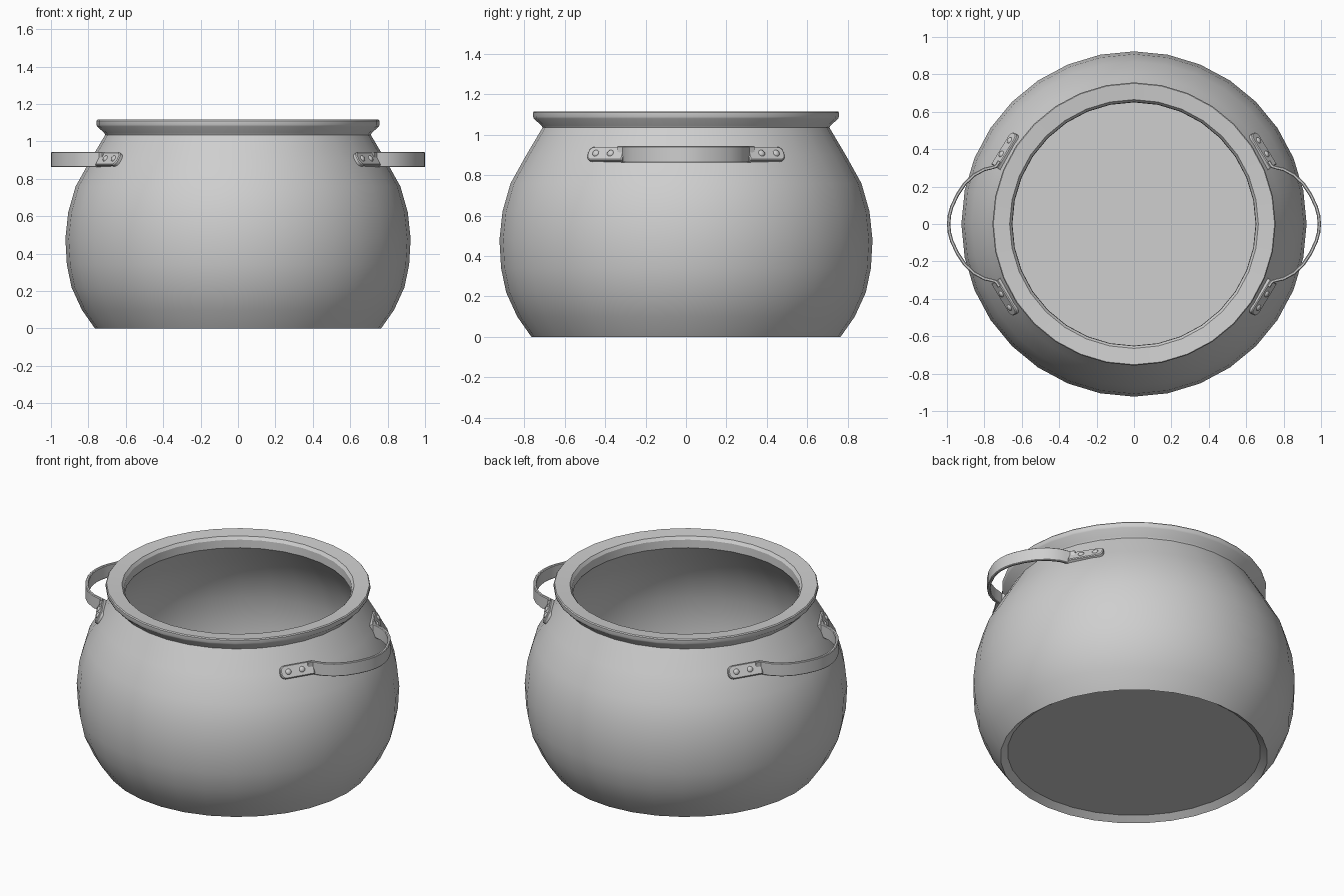
import bpy, bmesh, math
from mathutils import Vector, Matrix

cube = bpy.data.objects.get("Cube")
if cube:
    bpy.data.objects.remove(cube, do_unlink=True)

COLOR = (0.62, 0.62, 0.62, 1)
metal = bpy.data.materials.new("grey metal")
metal.use_nodes = True
metal.diffuse_color = COLOR
metal.node_tree.nodes["Principled BSDF"].inputs["Base Color"].default_value = COLOR


def finish(bm, name):
    """Clean the mesh, make an object of it and shade it."""
    bmesh.ops.remove_doubles(bm, verts=bm.verts, dist=0.0003)
    bmesh.ops.recalc_face_normals(bm, faces=bm.faces)
    mesh = bpy.data.meshes.new(name)
    bm.to_mesh(mesh)
    bm.free()
    mesh.materials.append(metal)
    obj = bpy.data.objects.new(name, mesh)
    bpy.context.collection.objects.link(obj)
    bpy.ops.object.select_all(action='DESELECT')
    obj.select_set(True)
    bpy.context.view_layer.objects.active = obj
    bpy.ops.object.shade_smooth_by_angle(angle=math.radians(32))
    return obj


# Pot: turned shell with recessed base, flared rim and hollow inside
belly = [(.765, 0), (.835, .1), (.89, .22), (.915, .34), (.923, .48),
         (.908, .62), (.868, .76), (.79, .9), (.71, 1.035)]
rim = [(.715, 1.045), (.753, 1.08), (.757, 1.09), (.757, 1.11), (.752, 1.116),
       (.665, 1.108), (.652, 1.09), (.65, 1.04)]
inside = [(r - .03, z) for r, z in reversed(belly[1:-1])]
profile = [(0, .03), (.725, .03)] + belly + rim + inside + [(.74, .05), (0, .05)]

bm = bmesh.new()
verts = [bm.verts.new((r, 0, z)) for r, z in profile]
edges = [bm.edges.new(pair) for pair in zip(verts, verts[1:])]
bmesh.ops.spin(bm, geom=verts + edges, cent=(0, 0, 0), axis=(0, 0, 1),
               angle=math.tau, steps=32)
finish(bm, "pot")

# Handles: a bowed strap, with a riveted plate at each end
HEIGHT = .903
half_bow = [(.72, .335), (.738, .308), (.765, .3), (.8, .292), (.855, .262), (.905, .215),
            (.945, .155), (.975, .09), (.987, .045), (.991, 0)]
bow = half_bow + [(x, -y) for x, y in reversed(half_bow[:-1])]


def make_strap(side, name):
    path = [Vector((x, y, HEIGHT)) for x, y in bow]
    t, h, c = .009, .041, .004
    section = [(-t, -h + c), (-t + c, -h), (t - c, -h), (t, -h + c),
               (t, h - c), (t - c, h), (-t + c, h), (-t, h - c)]
    bm = bmesh.new()
    rings = []
    for i, p in enumerate(path):
        along = (path[min(i + 1, len(path) - 1)] - path[max(i - 1, 0)]).normalized()
        out = along.cross(Vector((0, 0, 1)))
        ring = []
        for a, b in section:
            q = p + out * a + Vector((0, 0, b))
            ring.append(bm.verts.new((q.x * side, q.y, q.z)))
        rings.append(ring)
    for r, s in zip(rings, rings[1:]):
        for j in range(len(section)):
            k = (j + 1) % len(section)
            bm.faces.new((r[j], r[k], s[k], s[j]))
    bm.faces.new(rings[0])
    bm.faces.new(rings[-1])
    finish(bm, name)


def make_plate(side, end, name):
    # Local frame lying on the sloping wall: along, up, outward
    start, stop = Vector((.74, .305, HEIGHT)), Vector((.632, .482, HEIGHT))
    along = (stop - start).normalized()
    flat = Vector((along.y, -along.x, 0))
    out = (flat * .87 + Vector((0, 0, .5))).normalized()
    up = out.cross(along)
    frame = Matrix((along, up, out)).transposed().to_4x4()
    frame.translation = start
    place = Matrix.Diagonal((side, end, 1, 1)) @ frame
    length, w, r = (stop - start).length, .039, .03

    bm = bmesh.new()
    outline = [(0, -w), (0, w)]
    for sign in (1, -1):
        for i in range(5):
            a = math.radians(90 - 22.5 * i) if sign > 0 else math.radians(-22.5 * i)
            outline.append((length - r + r * math.cos(a), sign * (w - r) + r * math.sin(a)))
    # Rounded tab with a softened outer edge
    layers = [(-.025, 0), (.007, 0), (.012, .005)]
    rings = []
    for z, inset in layers:
        rings.append([bm.verts.new((a - inset * (a - length / 2) / (length / 2),
                                    b * (1 - inset / w), z)) for a, b in outline])
    for lo, hi in zip(rings, rings[1:]):
        for j in range(len(outline)):
            k = (j + 1) % len(outline)
            bm.faces.new((lo[j], lo[k], hi[k], hi[j]))
    bm.faces.new(rings[0])
    bm.faces.new(rings[-1])
    bm.transform(place)
    finish(bm, name)

    # Domed rivets
    bm = bmesh.new()
    for a in (.075, .16):
        spot = Matrix.Translation((a, 0, .011)) @ Matrix.Diagonal((1, 1, .6, 1))
        bmesh.ops.create_uvsphere(bm, u_segments=12, v_segments=8, radius=.018, matrix=spot)
    bm.transform(place)
    finish(bm, name.replace("plate", "rivets"))


for side, label in ((1, "left"), (-1, "right")):
    make_strap(side, label + "_handle_strap")
    for end, where in ((-1, "front"), (1, "back")):
        make_plate(side, end, f"{label}_{where}_handle_plate")
